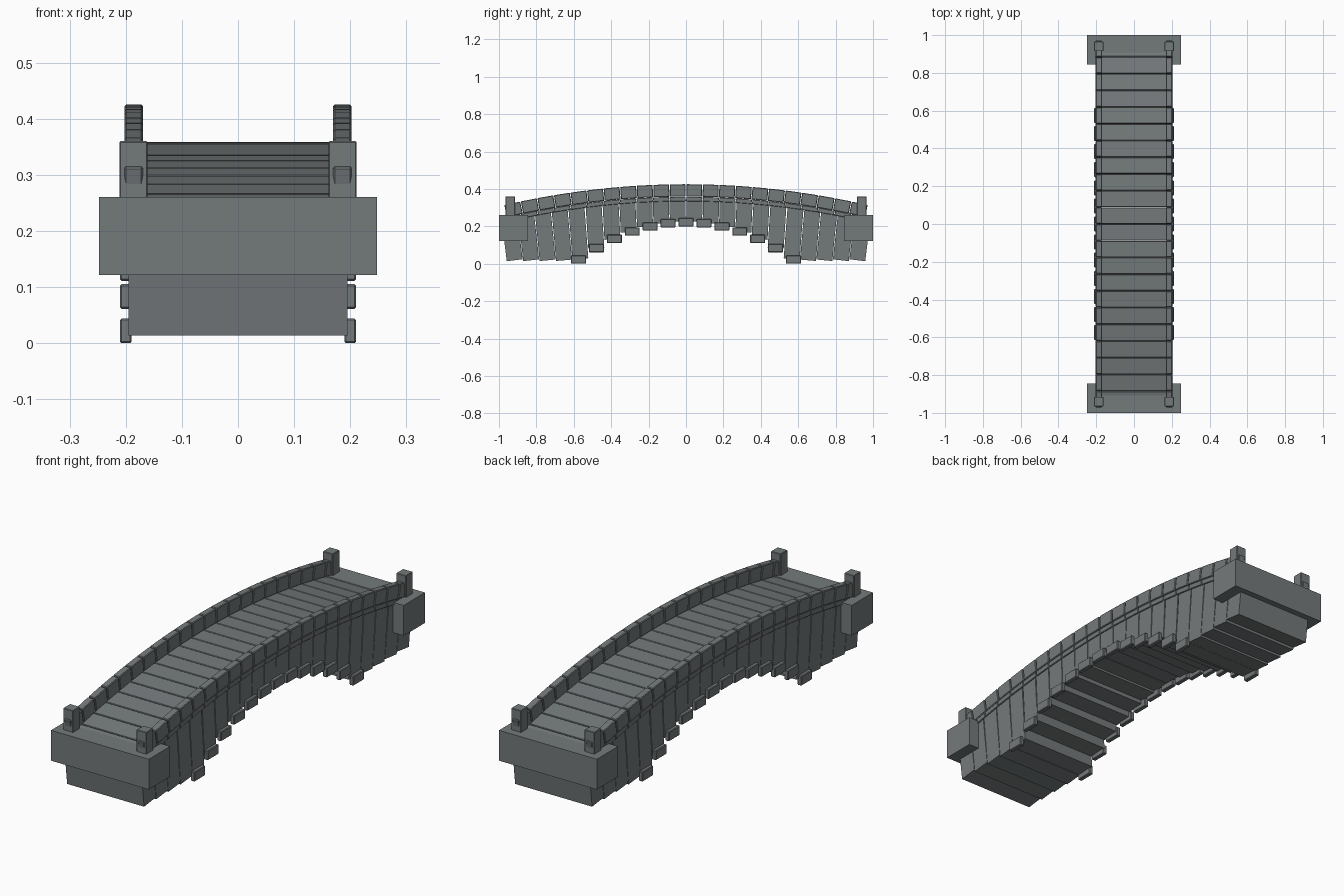
import bpy, math
from mathutils import Vector

if "Cube" in bpy.data.objects:
    bpy.data.objects.remove(bpy.data.objects["Cube"])

stone = bpy.data.materials.new("grey stone")
stone.diffuse_color = (0.175, 0.193, 0.198, 1)
stone.use_nodes = True
stone.node_tree.nodes["Principled BSDF"].inputs["Base Color"].default_value = stone.diffuse_color

PITCH = 0.0885   # length of one bridge section
SAG = 0.118      # curvature of the walkway


def block(name, center, size, tilt=0.0, bevel=0.0):
    """Box with given centre and size, tilted about the x axis."""
    bpy.ops.mesh.primitive_cube_add(size=1, location=center, rotation=(tilt, 0, 0))
    ob = bpy.context.object
    ob.name = name
    for v in ob.data.vertices:
        v.co = Vector(a * b for a, b in zip(v.co, size))
    ob.data.materials.append(stone)
    if bevel:
        m = ob.modifiers.new("bevel", 'BEVEL')
        m.width = bevel
        m.segments = 1
    return ob


def on_arc(y, height, depth):
    """Centre of a piece whose top, depth thick, follows the walkway arc."""
    t = math.atan(2 * SAG * y)
    top = Vector((0, y, height - SAG * y * y))
    return top - Vector((0, math.sin(t), math.cos(t))) * depth / 2, -t


def intrados(y):
    """Height of the arch opening."""
    return 0.222 - 0.605 * y * y


for i in range(22):
    y = (i - 10.5) * PITCH
    stretch = 1 / math.cos(math.atan(2 * SAG * y))

    # walkway slab
    c, t = on_arc(y, 0.358, 0.024)
    block("deck_slab", c, (0.40, (PITCH - 0.003) * stretch, 0.024), t, 0.002)

    # parapet stones on both sides
    c, t = on_arc(y, 0.425, 0.066)
    for s in (-1, 1):
        block("parapet_stone", (s * 0.186, c.y, c.z),
              (0.033, (PITCH - 0.004) * stretch, 0.066), t, 0.003)

    # body section, from the arch opening up to the walkway
    bottom = max(0.018, intrados(y) + 0.004)
    top = 0.337 - SAG * y * y
    block("body_section", (0, y, (bottom + top) / 2),
          (0.39, PITCH - 0.003, top - bottom), -0.125 * y / 0.95)

# projecting stones along the arch edge
for i in range(-6, 7):
    y = i * 0.0958
    for s in (-1, 1):
        block("arch_stone", (s * 0.2, y, intrados(y)), (0.021, 0.08, 0.044), 0, 0.003)

# end blocks and corner posts
for e in (-1, 1):
    block("end_block", (0, e * 0.9225, 0.1915), (0.496, 0.155, 0.139))
    for s in (-1, 1):
        block("corner_post", (s * 0.186, e * 0.94, 0.29), (0.05, 0.05, 0.14), 0, 0.002)
